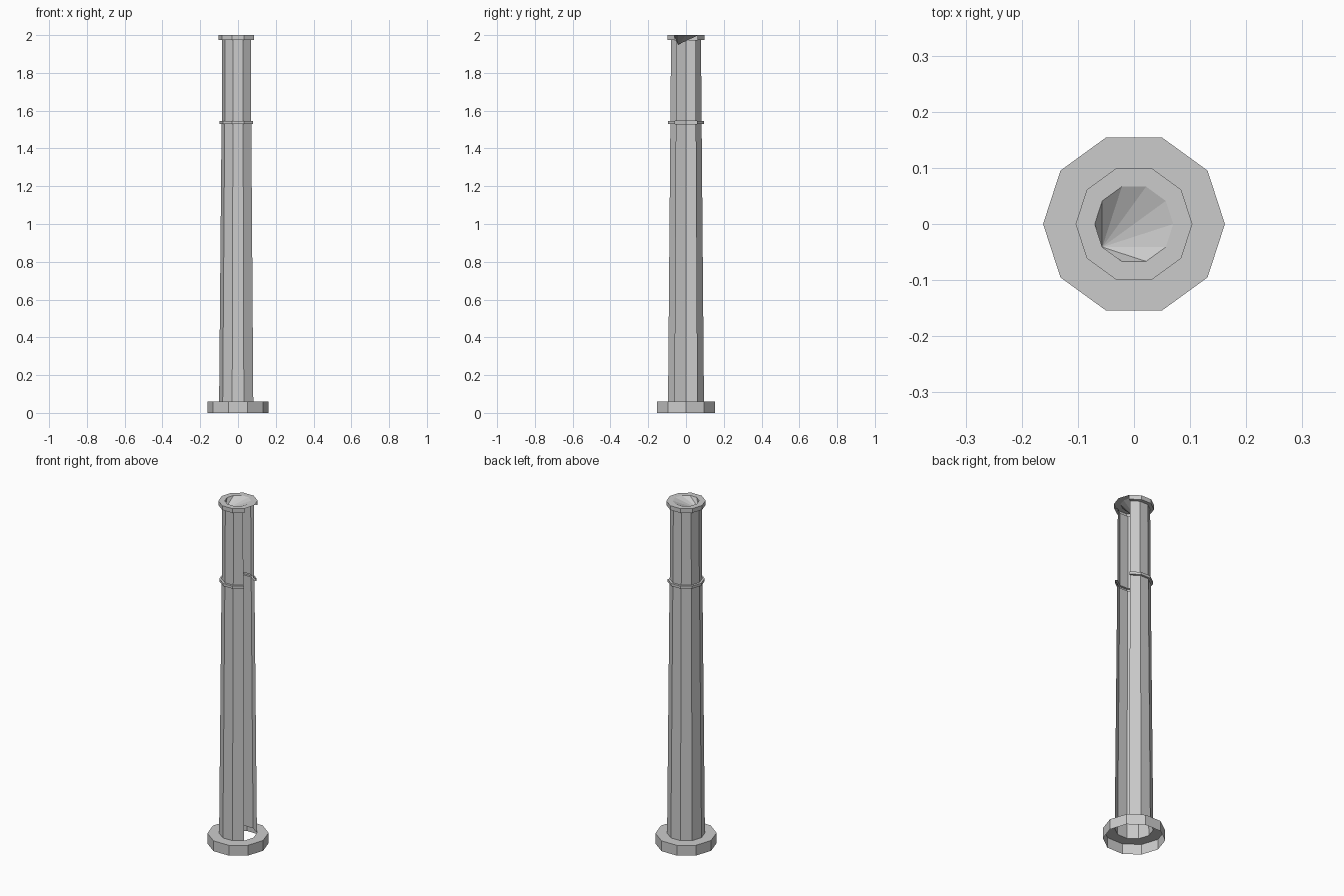
import bpy, bmesh, math

if "Cube" in bpy.data.objects:
    bpy.data.objects.remove(bpy.data.objects["Cube"])

SIDES = 10


def make_lathe(name, profile, skip=()):
    """Revolve (radius, z) points into flat panels, leaving out the skipped sides."""
    bm = bmesh.new()
    rings = []
    for r, z in profile:
        rings.append([bm.verts.new((r * math.cos(2 * math.pi * i / SIDES),
                                    r * math.sin(2 * math.pi * i / SIDES), z))
                      for i in range(SIDES)])
    for low, high in zip(rings, rings[1:]):
        for i in range(SIDES):
            if i not in skip:
                j = (i + 1) % SIDES
                bm.faces.new((low[i], low[j], high[j], high[i]))
    loose = [v for v in bm.verts if not v.link_faces]
    bmesh.ops.delete(bm, geom=loose, context='VERTS')
    return finish(name, bm)


def finish(name, bm):
    mesh = bpy.data.meshes.new(name)
    bm.to_mesh(mesh)
    bm.free()
    obj = bpy.data.objects.new(name, mesh)
    bpy.context.collection.objects.link(obj)
    return obj


# base flange: full ring, open underneath
make_lathe("base_flange", [(0.162, 0), (0.162, 0.06), (0.1, 0.06)])

# tapered shaft with collar and rim, two panels open on the +x side
make_lathe("shaft", [(0.1, 0.06), (0.087, 1.53), (0.099, 1.53), (0.099, 1.545),
                     (0.086, 1.545), (0.084, 1.975), (0.104, 1.975), (0.104, 2.0)],
           skip=(0, SIDES - 1))

# top plate: full flat ring
make_lathe("top_plate", [(0.104, 2.0), (0.07, 2.0)])

# slanted mouth: hole edge sinking to one low point at the side
bm = bmesh.new()
ring = [bm.verts.new((0.07 * math.cos(2 * math.pi * i / SIDES),
                      0.07 * math.sin(2 * math.pi * i / SIDES), 2.0))
        for i in range(SIDES)]
low = bm.verts.new((ring[6].co.x, ring[6].co.y, 1.95))
for i in range(SIDES):
    bm.faces.new((ring[i], ring[(i + 1) % SIDES], low))
finish("mouth", bm)
